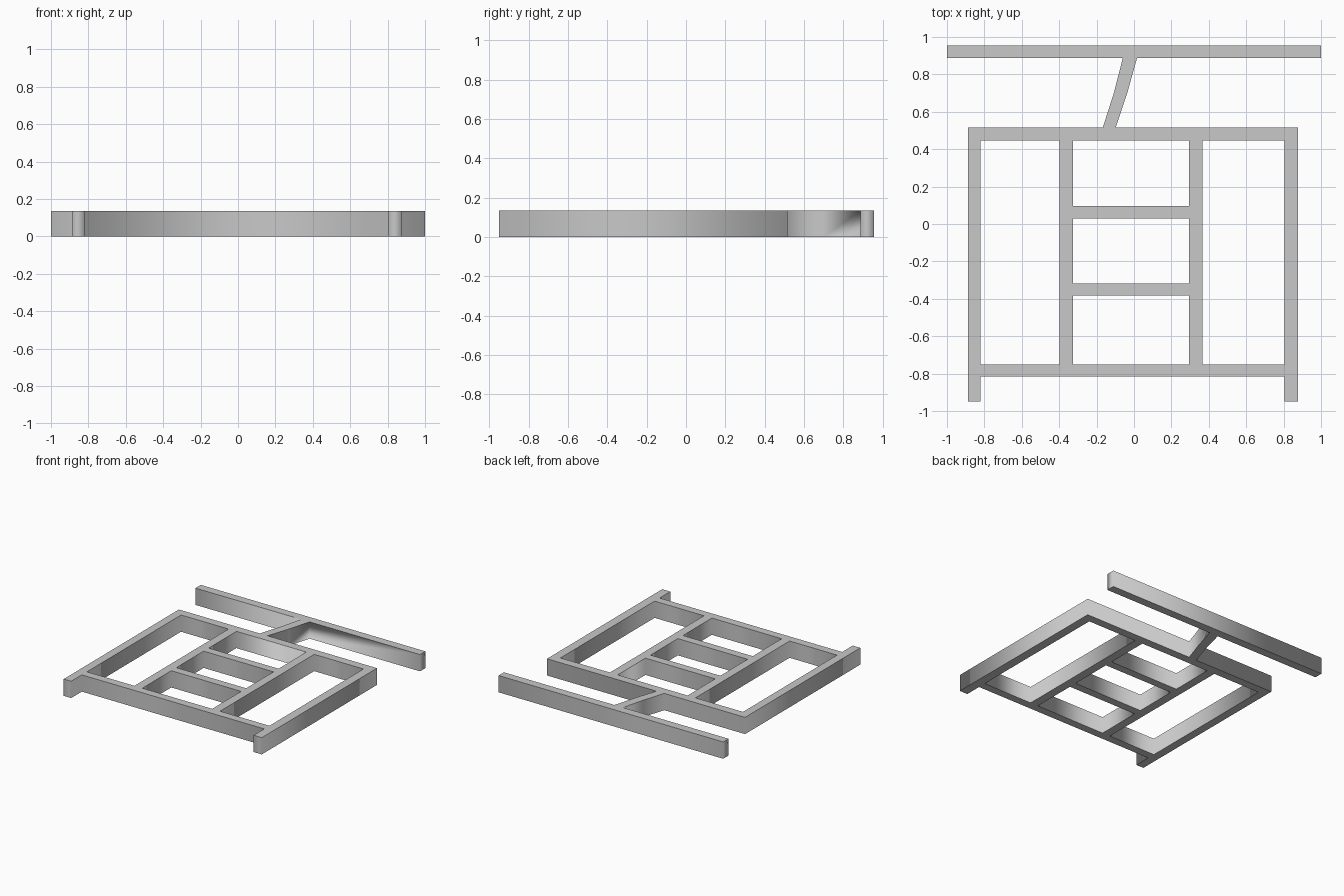
import bpy
import bmesh

HEIGHT = 0.135

cube = bpy.data.objects.get("Cube")
if cube:
    bpy.data.objects.remove(cube, do_unlink=True)

grey = bpy.data.materials.new("light_grey")
grey.use_nodes = True
colour = (0.58, 0.58, 0.58, 1)
grey.diffuse_color = colour
grey.node_tree.nodes["Principled BSDF"].inputs["Base Color"].default_value = colour


def rectangle(left, right, bottom, top):
    return [(left, bottom), (right, bottom), (right, top), (left, top)]


# Outer outline: legs, lower rail, frame top, slanted neck and long back bar
outline = [
    (-0.887, -0.95), (-0.82, -0.95), (-0.82, -0.815),
    (0.805, -0.815), (0.805, -0.95), (0.877, -0.95),
    (0.877, 0.515), (-0.098, 0.515), (-0.036, 0.70), (0.016, 0.887),
    (1.0, 0.887), (1.0, 0.955), (-1.0, 0.955), (-1.0, 0.887),
    (-0.06, 0.887), (-0.108, 0.70), (-0.167, 0.515), (-0.887, 0.515),
]

# Openings: two tall side bays and three central bays between the rungs
openings = [rectangle(-0.82, -0.397, -0.75, 0.447),
            rectangle(0.365, 0.805, -0.75, 0.447)]
for bottom, top in ((-0.75, -0.382), (-0.317, 0.03), (0.095, 0.447)):
    openings.append(rectangle(-0.327, 0.295, bottom, top))

# Filled, extruded profile
profile = bpy.data.curves.new("lattice_profile", "CURVE")
profile.dimensions = "2D"
profile.fill_mode = "BOTH"
profile.extrude = HEIGHT / 2
for loop in [outline] + openings:
    spline = profile.splines.new("POLY")
    spline.points.add(len(loop) - 1)
    for point, (x, y) in zip(spline.points, loop):
        point.co = (x, y, 0, 1)
    spline.use_cyclic_u = True

lattice = bpy.data.objects.new("lattice_frame", profile)
bpy.context.collection.objects.link(lattice)
bpy.ops.object.select_all(action="DESELECT")
lattice.select_set(True)
bpy.context.view_layer.objects.active = lattice
bpy.ops.object.convert(target="MESH")
lattice = bpy.context.view_layer.objects.active
mesh = lattice.data

# Weld the caps to the walls, stand on the ground, smooth walls with sharp rims
bm = bmesh.new()
bm.from_mesh(mesh)
bmesh.ops.remove_doubles(bm, verts=bm.verts, dist=0.0005)
bmesh.ops.translate(bm, verts=bm.verts, vec=(0, 0, HEIGHT / 2))
bmesh.ops.recalc_face_normals(bm, faces=bm.faces)
bm.normal_update()
for face in bm.faces:
    face.smooth = abs(face.normal.z) < 0.5
for edge in bm.edges:
    edge.smooth = len({face.smooth for face in edge.link_faces}) == 1
bm.to_mesh(mesh)
bm.free()

mesh.materials.clear()
mesh.materials.append(grey)
